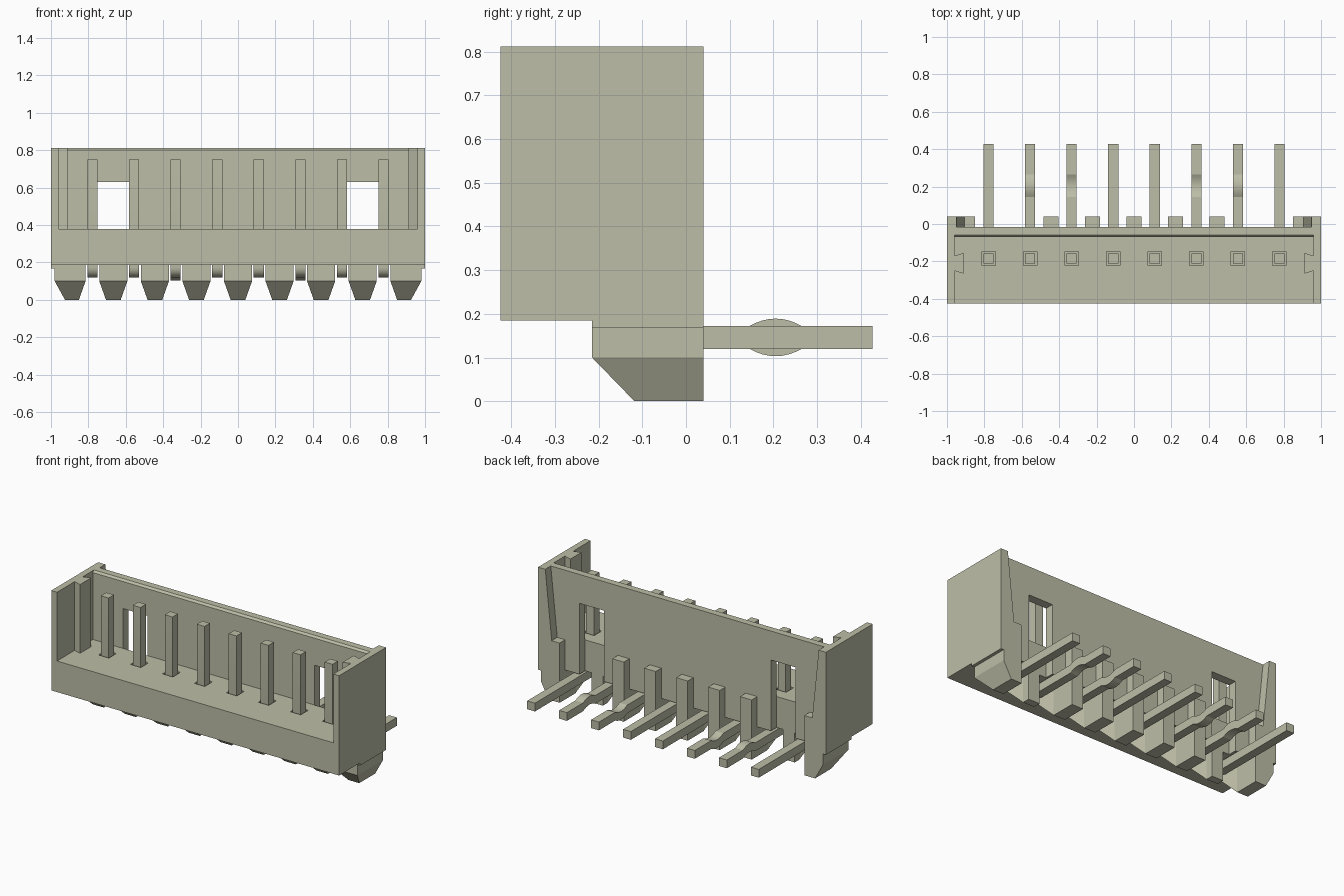
import bpy, bmesh, math
from mathutils import Vector

cube = bpy.data.objects.get("Cube")
if cube:
    bpy.data.objects.remove(cube, do_unlink=True)

beige = bpy.data.materials.new("beige plastic")
beige.use_nodes = True
colour = (0.51, 0.515, 0.39, 1)
beige.diffuse_color = colour
beige.node_tree.nodes["Principled BSDF"].inputs["Base Color"].default_value = colour

PITCH = 0.2222
FRONT, BACK, TOP = -0.425, 0.04, 0.812
WALL_IN, WALL_OUT = -0.07, -0.015
BASE, FLOOR, POST_TOP = 0.185, 0.38, 0.375


def prism(name, outline, axis, lo, hi, side=1, cuts=()):
    """Extrude a 2D outline along an axis, trim by planes, mirror in x if side is -1."""
    def place(a, b, t):
        return {"x": (t, a, b), "y": (a, t, b), "z": (a, b, t)}[axis]
    bm = bmesh.new()
    face = bm.faces.new([bm.verts.new(place(a, b, lo)) for a, b in outline])
    ext = bmesh.ops.extrude_face_region(bm, geom=[face])
    verts = [g for g in ext["geom"] if isinstance(g, bmesh.types.BMVert)]
    bmesh.ops.translate(bm, verts=verts, vec=place(0, 0, hi - lo))
    for point, normal in cuts:
        geom = bm.verts[:] + bm.edges[:] + bm.faces[:]
        cut = bmesh.ops.bisect_plane(bm, geom=geom, plane_co=point,
                                     plane_no=normal, clear_outer=True)
        edges = [g for g in cut["geom_cut"] if isinstance(g, bmesh.types.BMEdge)]
        bmesh.ops.holes_fill(bm, edges=edges)
    for v in bm.verts:
        v.co.x *= side
    bmesh.ops.recalc_face_normals(bm, faces=bm.faces)
    mesh = bpy.data.meshes.new(name)
    bm.to_mesh(mesh)
    bm.free()
    mesh.materials.append(beige)
    obj = bpy.data.objects.new(name, mesh)
    bpy.context.collection.objects.link(obj)
    return obj


def rect(a0, a1, b0, b1):
    return [(a0, b0), (a1, b0), (a1, b1), (a0, b1)]


pin_xs = [(i - 3.5) * PITCH for i in range(8)]

# Floor with a shallow square recess round each pin
floor = prism("floor", rect(FRONT, WALL_IN, BASE, FLOOR), "x", -0.96, 0.96)
for x in pin_xs:
    cutter = prism("recess_cutter", rect(x - 0.036, x + 0.036, -0.222, -0.148),
                   "z", FLOOR - 0.025, FLOOR + 0.02)
    cutter.hide_render = True
    mod = floor.modifiers.new("recess", "BOOLEAN")
    mod.operation, mod.solver, mod.object = "DIFFERENCE", "EXACT", cutter
    bpy.context.view_layer.objects.active = floor
    bpy.ops.object.modifier_apply(modifier=mod.name)
    bpy.data.objects.remove(cutter, do_unlink=True)

# Back wall: one outline with two slots rising from the bottom edge
W0, W1, WZ = 0.58, 0.75, 0.63
half = [(W0, BASE), (W0, WZ), (W1, WZ), (W1, BASE), (0.96, BASE), (0.96, 0.8)]
prism("back_wall", half + [(-x, z) for x, z in reversed(half)], "y", WALL_IN, WALL_OUT)
prism("back_wall_rim", [(WALL_IN, 0.8), (WALL_OUT, 0.8), (WALL_OUT, TOP),
                        (WALL_IN + 0.012, TOP)], "x", -0.96, 0.96)

for side, word in ((1, "left"), (-1, "right")):
    # Side wall, inner key rib and rear wing
    prism(word + "_side_wall", [(0.96, BASE), (1, BASE), (1, TOP), (0.96, TOP)],
          "y", FRONT, WALL_OUT, side)
    prism(word + "_rib", [(0.96, -0.25), (0.912, -0.265), (0.912, -0.155), (0.96, -0.17)],
          "z", FLOOR, TOP, side)
    prism(word + "_rear_wing", [(0.85, 0.168), (1, 0.168), (1, TOP), (0.95, TOP),
                                (0.905, POST_TOP), (0.85, POST_TOP)],
          "y", WALL_OUT, BACK, side)
    prism(word + "_skirt", rect(0.85, 1, 0.168, BASE), "y", -0.215, WALL_OUT, side)

# Feet: flared at the front, sloped underneath, narrow at the back
slope = ((0, -0.215, 0.1), (0, -1, -0.97))
for i in range(-3, 4):
    x = i * PITCH
    back = WALL_IN if abs(i) == 3 else BACK
    flare = [(0.075, -0.215), (0.04, -0.12), (0.04, back)]
    plan = [(x + a, y) for a, y in flare] + [(x - a, y) for a, y in reversed(flare)]
    prism("foot", plan, "z", 0, BASE, cuts=[slope])
    if abs(i) < 3:
        prism("rear_post", rect(x - 0.04, x + 0.04, WALL_OUT, BACK), "z", BASE, POST_TOP)
for side in (1, -1):
    prism("end_foot", [(0.815, -0.215), (0.85, -0.12), (0.85, BACK), (0.98, BACK),
                       (0.98, -0.215)], "z", 0, BASE, side,
          cuts=[slope, ((0.98, 0, 0.1), (1, 0, -0.55))])

# Bent pins, some with a retaining kink up or down
Y0, Y1, Z0, Z1, R, W = -0.212, -0.158, 0.12, 0.172, 0.054, 0.027
kinks = {1: 1, 2: -1, 5: -1, 6: 1}
for i, x in enumerate(pin_xs):
    bump = []
    if i in kinks:
        for k in range(9):
            t = k / 4 - 1
            bump.append((0.205 + 0.06 * t, kinks[i] * 0.017 * (1 - t * t)))
    bend = [(Y0 + R - R * math.cos(a), Z0 + R - R * math.sin(a))
            for a in (k * math.pi / 12 for k in range(7))]
    outline = [(Y0, 0.75)] + bend + [(y, Z0 + d) for y, d in bump]
    outline += [(0.427, Z0), (0.427, Z1)] + [(y, Z1 + d) for y, d in reversed(bump)]
    outline += [(Y1 + 0.004, Z1), (Y1, Z1 + 0.004), (Y1, 0.75)]
    pin = prism("pin", outline, "x", x - W, x + W)
    bpy.ops.object.select_all(action="DESELECT")
    pin.select_set(True)
    bpy.context.view_layer.objects.active = pin
    bpy.ops.object.shade_smooth_by_angle(angle=math.radians(20))
